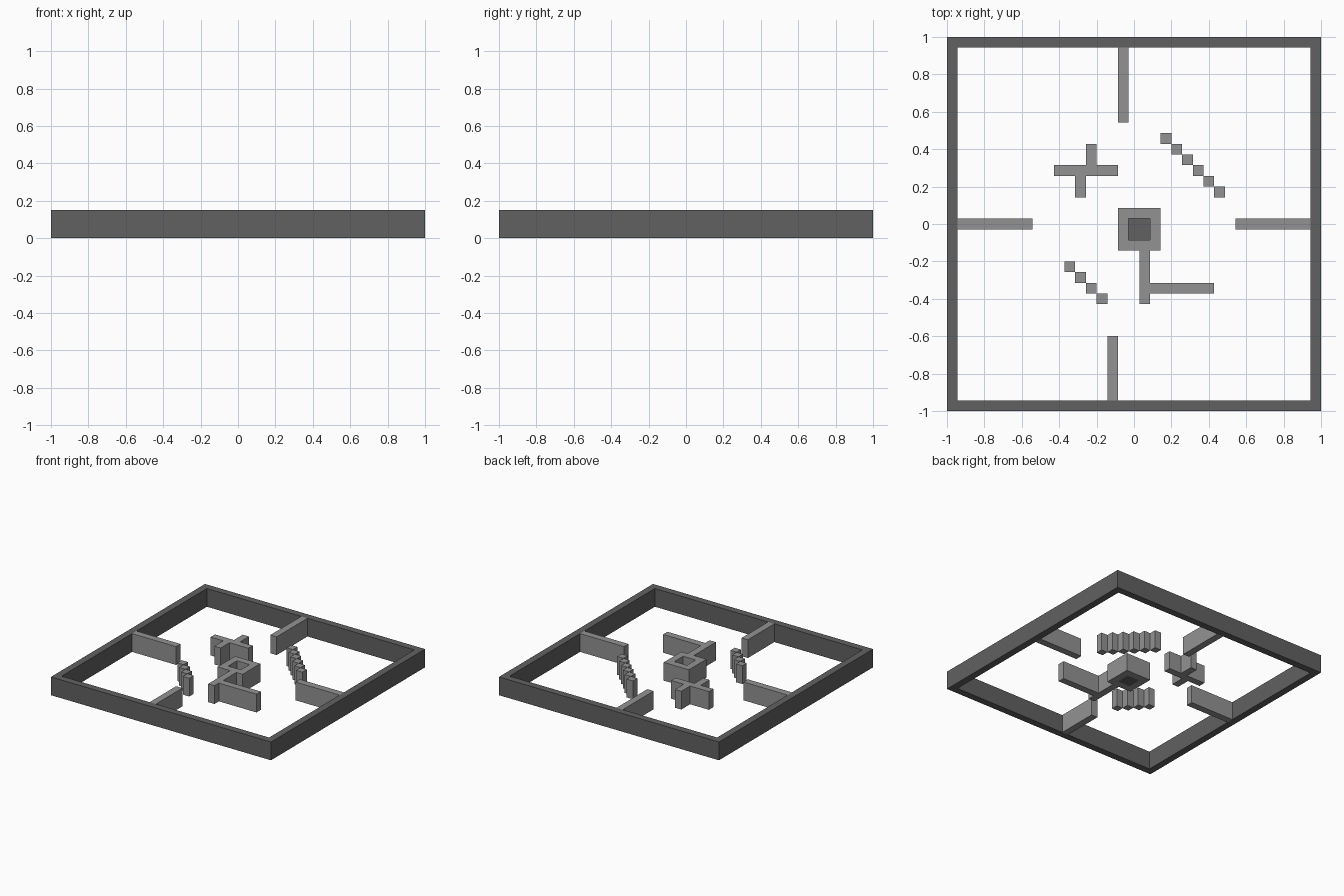
import bpy, bmesh

if "Cube" in bpy.data.objects:
    bpy.data.objects.remove(bpy.data.objects["Cube"])

CELL = 2 / 35      # the plan lies on a 35 x 35 grid
HEIGHT = 0.15


def material(name, value):
    m = bpy.data.materials.new(name)
    m.diffuse_color = (value, value, value, 1)
    m.use_nodes = True
    m.node_tree.nodes["Principled BSDF"].inputs["Base Color"].default_value = m.diffuse_color
    return m


def make_object(name, bm, mat):
    mesh = bpy.data.meshes.new(name)
    bm.to_mesh(mesh)
    bm.free()
    mesh.materials.append(mat)
    obj = bpy.data.objects.new(name, mesh)
    bpy.context.collection.objects.link(obj)
    return obj


def block(name, col, row, cols, rows, mat, height=HEIGHT):
    """Box given by grid column and row, counted from the back left corner."""
    bm = bmesh.new()
    bmesh.ops.create_cube(bm, size=1)
    bmesh.ops.scale(bm, vec=(cols * CELL, rows * CELL, height), verts=bm.verts)
    bmesh.ops.translate(bm, vec=(-1 + (col + cols / 2) * CELL,
                                 1 - (row + rows / 2) * CELL, height / 2), verts=bm.verts)
    return make_object(name, bm, mat)


def square_ring(name, col, row, size, mat):
    """Square wall, one cell thick, open in the middle."""
    x0, y0 = -1 + col * CELL, 1 - row * CELL
    bm = bmesh.new()

    def corners(inset, z):
        a, b = inset, size * CELL - inset
        return [bm.verts.new((x0 + x, y0 - y, z)) for x, y in ((a, a), (a, b), (b, b), (b, a))]

    loops = [corners(0, 0), corners(0, HEIGHT), corners(CELL, HEIGHT), corners(CELL, 0)]
    for k in range(4):
        p, q = loops[k], loops[(k + 1) % 4]
        for i in range(4):
            j = (i + 1) % 4
            bm.faces.new((p[i], p[j], q[j], q[i]))
    bmesh.ops.recalc_face_normals(bm, faces=bm.faces)
    return make_object(name, bm, mat)


dark = material("dark_grey", 0.12)
light = material("mid_grey", 0.29)

# outer boundary
square_ring("boundary_wall", 0, 0, 35, dark)

# straight walls reaching in from each side
block("back_wall_arm", 16, 1, 1, 7, light)
block("left_wall_arm", 1, 17, 7, 1, light)
block("right_wall_arm", 27, 17, 7, 1, light)
block("front_wall_arm", 15, 28, 1, 6, light)

# central room with a dark floor
square_ring("centre_room_wall", 16, 16, 4, light)
block("centre_room_floor", 17, 17, 2, 2, dark, 0.008)

# offset cross
block("cross_bar", 10, 12, 6, 1, light)
block("cross_back_arm", 13, 10, 1, 2, light)
block("cross_front_arm", 12, 13, 1, 2, light)

# branching wall in front of the room
block("branch_stem", 18, 20, 1, 5, light)
block("branch_bar", 19, 23, 6, 1, light)

# diagonal rows of pillars
for name, col, row, count in (("right_pillar", 20, 9, 6), ("left_pillar", 11, 21, 4)):
    for i in range(count):
        block(f"{name}_{i + 1}", col + i, row + i, 1, 1, light)
